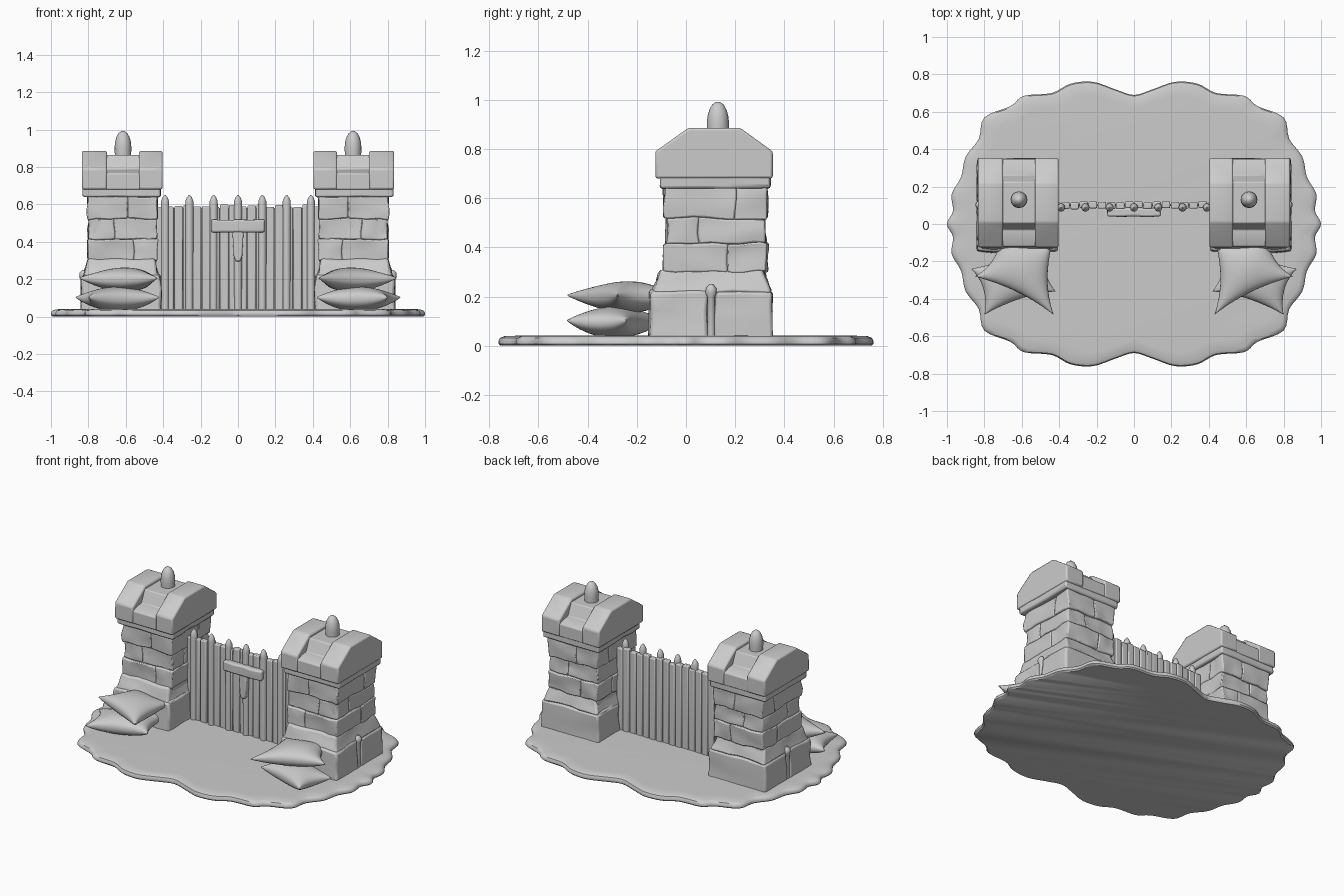
import bpy, bmesh, math, random
from mathutils import Vector, noise

if "Cube" in bpy.data.objects:
    bpy.data.objects.remove(bpy.data.objects["Cube"])

random.seed(4)


def finish(name, bm, bevel=0.0, mirror=False, segments=2):
    bmesh.ops.recalc_face_normals(bm, faces=bm.faces[:])
    me = bpy.data.meshes.new(name)
    bm.to_mesh(me)
    bm.free()
    ob = bpy.data.objects.new(name, me)
    bpy.context.collection.objects.link(ob)
    if bevel:
        m = ob.modifiers.new("bevel", 'BEVEL')
        m.width, m.segments, m.limit_method, m.angle_limit = bevel, segments, 'ANGLE', math.radians(35)
    if mirror:
        ob.modifiers.new("mirror", 'MIRROR')
    return ob


def add_box(bm, x, y, z, taper=0.0, rough=0.0, cuts=0):
    """Box from ranges; taper pulls the top inwards, rough adds stone dents."""
    part = bmesh.new()
    bmesh.ops.create_cube(part, size=1)
    if cuts:
        bmesh.ops.subdivide_edges(part, edges=part.edges[:], cuts=cuts, use_grid_fill=True)
    for v in part.verts:
        t = v.co.z + 0.5
        co = Vector([(a + b) / 2 + c * (b - a) for (a, b), c in zip((x, y, z), v.co)])
        co.x -= taper * t * 2 * v.co.x
        co.y -= taper * t * 2 * v.co.y
        if rough:
            co += noise.noise_vector(co * 11) * rough
        v.co = co
    tmp = bpy.data.meshes.new("tmp")
    part.to_mesh(tmp)
    part.free()
    bm.from_mesh(tmp)
    bpy.data.meshes.remove(tmp)


def box(name, x, y, z, bevel=0.012, mirror=True, **kw):
    bm = bmesh.new()
    add_box(bm, x, y, z, **kw)
    return finish(name, bm, bevel, mirror)


def add_rings(bm, rings, cx, cy, n=16):
    """Lathe from (radius, z) pairs."""
    loops = [[bm.verts.new((cx + r * math.cos(2 * math.pi * i / n),
                            cy + r * math.sin(2 * math.pi * i / n), z)) for i in range(n)] for r, z in rings]
    for a, b in zip(loops, loops[1:]):
        for i in range(n):
            bm.faces.new((a[i], a[(i + 1) % n], b[(i + 1) % n], b[i]))
    bm.faces.new(loops[0][::-1])
    bm.faces.new(loops[-1])


def prism(name, profile, offset, bevel, mirror=True):
    """Solid between a flat profile and its offset copy."""
    bm = bmesh.new()
    a = [bm.verts.new(p) for p in profile]
    b = [bm.verts.new(Vector(p) + Vector(offset)) for p in profile]
    bm.faces.new(a)
    bm.faces.new(b[::-1])
    for i in range(len(a)):
        j = (i + 1) % len(a)
        bm.faces.new((a[i], b[i], b[j], a[j]))
    return finish(name, bm, bevel, mirror)


# Scalloped ground slab: one quarter outline, mirrored and smoothed
quarter = [(0, .69), (.10, .72), (.22, .76), (.34, .75), (.44, .70), (.59, .685), (.66, .63), (.80, .57),
           (.83, .455), (.90, .36), (.925, .25), (.975, .16), (.968, .07), (1, 0)]
right = quarter + [(x, -y) for x, y in quarter[-2::-1]]
outline = [Vector(p) for p in right + [(-x, y) for x, y in right[-2:0:-1]]]
ring = []
for i in range(len(outline)):
    a, b, c, d = (outline[(i + k - 1) % len(outline)] for k in range(4))
    for t in (0, .25, .5, .75):
        ring.append(.5 * (2 * b + (c - a) * t + (2 * a - 5 * b + 4 * c - d) * t * t + (3 * b - a - 3 * c + d) * t ** 3))
bm = bmesh.new()
loops = [[bm.verts.new((p.x * s, p.y * s, z)) for p in ring]
         for s, z in ((.99, 0), (1, .008), (1, .02), (.992, .032), (.97, .039), (.9, .041))]
for a, b in zip(loops, loops[1:]):
    for i in range(len(ring)):
        j = (i + 1) % len(ring)
        bm.faces.new((a[i], a[j], b[j], b[i]))
bm.faces.new(loops[0][::-1])
bm.faces.new(loops[-1])
finish("ground", bm)

# Tower plinth: recessed core, front and back blocks, small peg in the outer joint
box("plinth_core", (.42, .82), (-.13, .33), (.02, .23))
box("plinth_front", (.41, .84), (-.15, .088), (.02, .225), taper=.006, rough=.012, cuts=4)
box("plinth_back", (.41, .84), (.115, .353), (.02, .22), taper=.004, rough=.008, cuts=4)
bm = bmesh.new()
add_rings(bm, [(.016, .03), (.016, .2), (.024, .215), (.022, .235), (.008, .25)], .825, .102, 10)
finish("plinth_peg", bm, 0, True)

# Tower shaft: stacked rough stone courses, split alternately
box("shaft_core", (.44, .79), (-.075, .315), (.2, .66))
box("sloped_course", (.42, .83), (-.135, .345), (.215, .31), taper=.03, rough=.014, cuts=5)
for k, (z0, z1, sx, sy) in enumerate([(.30, .415, .56, .17), (.415, .52, .66, .05), (.52, .645, .59, .2)]):
    x0, x1, y0, y1 = .432 + .004 * (k % 2), .803 - .005 * (k % 2), -.09 + .01 * (k % 2), .33 - .008 * (k % 2)
    bm = bmesh.new()
    for xr in ((x0, sx), (sx, x1)):
        for yr in ((y0, sy), (sy, y1)):
            add_box(bm, xr, yr, (z0, z1), rough=.013, cuts=4)
    finish("shaft_course", bm, .007, True)
box("collar", (.415, .83), (-.105, .343), (.64, .69), rough=.005, cuts=4)

# Tower cap: two gabled side blocks and a lower stepped middle
gable = [(-.125, .68), (.353, .68), (.353, .79), (.22, .886), (.01, .886), (-.125, .79)]
step = [(-.12, .68), (.348, .68), (.348, .765), (.30, .782), (.26, .785), (.225, .865), (.005, .865), (-.03, .785),
        (-.07, .782), (-.12, .765)]
for name, prof, x0, x1, bev in (("cap_inner", gable, .403, .53, .01), ("cap_outer", gable, .70, .835, .01),
                                ("cap_middle", step, .52, .71, .006)):
    prism(name, [(x0, y, z) for y, z in prof], (x1 - x0, 0, 0), bev)
bm = bmesh.new()
add_rings(bm, [(.043, .85), (.045, .90), (.043, .93), (.036, .957), (.024, .98), (.008, .992)], .615, .13)
finish("finial", bm, 0, True)

# Gate: narrow planks with pointed posts between
bm = bmesh.new()
n = 18
for i in range(n):
    x = -.44 + .88 * i / n
    d = random.uniform(-.004, .004)
    add_box(bm, (x + .002, x + .88 / n - .002), (.082 + d, .118 + d), (.02, .593 + random.uniform(-.008, .008)))
add_box(bm, (-.44, .44), (.095, .108), (.02, .58))
finish("gate_planks", bm, .009)
bm = bmesh.new()
for i in range(-3, 4):
    add_rings(bm, [(.021, .02), (.022, .60), (.021, .618), (.013, .638), (.003, .65)], i * .13, .088, 10)
finish("gate_posts", bm)

# Gate latch: cross board with a tapered hanging bar
box("latch_board", (-.143, .143), (.04, .085), (.45, .518), .01, False, rough=.006, cuts=3)
bar = [(-.013, .295), (.013, .295), (.023, .325), (.03, .46), (-.03, .46), (-.023, .325)]
prism("latch_bar", [(x, .046, z) for x, z in bar], (0, .04, 0), .008, False)


# Stacked sacks: pillows spanned between four corners with pinched edges
def sack(name, corners, z, h, n=20):
    c = [Vector(p) for p in corners]
    bm = bmesh.new()
    for side in (1, -1):
        grid = []
        for i in range(n + 1):
            row = []
            for j in range(n + 1):
                u, v = -math.cos(math.pi * i / n), -math.cos(math.pi * j / n)
                a, b = u * (1 - .16 * (1 - v * v)), v * (1 - .16 * (1 - u * u))
                p = ((1 - a) * (1 - b) * c[0] + (1 + a) * (1 - b) * c[1]
                     + (1 + a) * (1 + b) * c[2] + (1 - a) * (1 + b) * c[3]) / 4
                k = 0 if i in (0, n) or j in (0, n) else ((1 - u * u) * (1 - v * v)) ** .42
                row.append(bm.verts.new((p.x, p.y, z + side * h * k + .008 * u * u * v * v)))
            grid.append(row)
        for i in range(n):
            for j in range(n):
                bm.faces.new((grid[i][j], grid[i + 1][j], grid[i + 1][j + 1], grid[i][j + 1]))
    bmesh.ops.remove_doubles(bm, verts=bm.verts[:], dist=.0001)
    finish(name, bm, 0, True)


sack("lower_sack", [(.80, -.485), (.42, -.36), (.48, -.08), (.87, -.24)], .095, .064)
sack("upper_sack", [(.85, -.28), (.43, -.485), (.44, -.11), (.70, -.06)], .198, .064)

# Smooth shading with crisp edges
bpy.ops.object.select_all(action='SELECT')
bpy.context.view_layer.objects.active = bpy.context.selected_objects[0]
bpy.ops.object.shade_smooth_by_angle(angle=math.radians(40))
